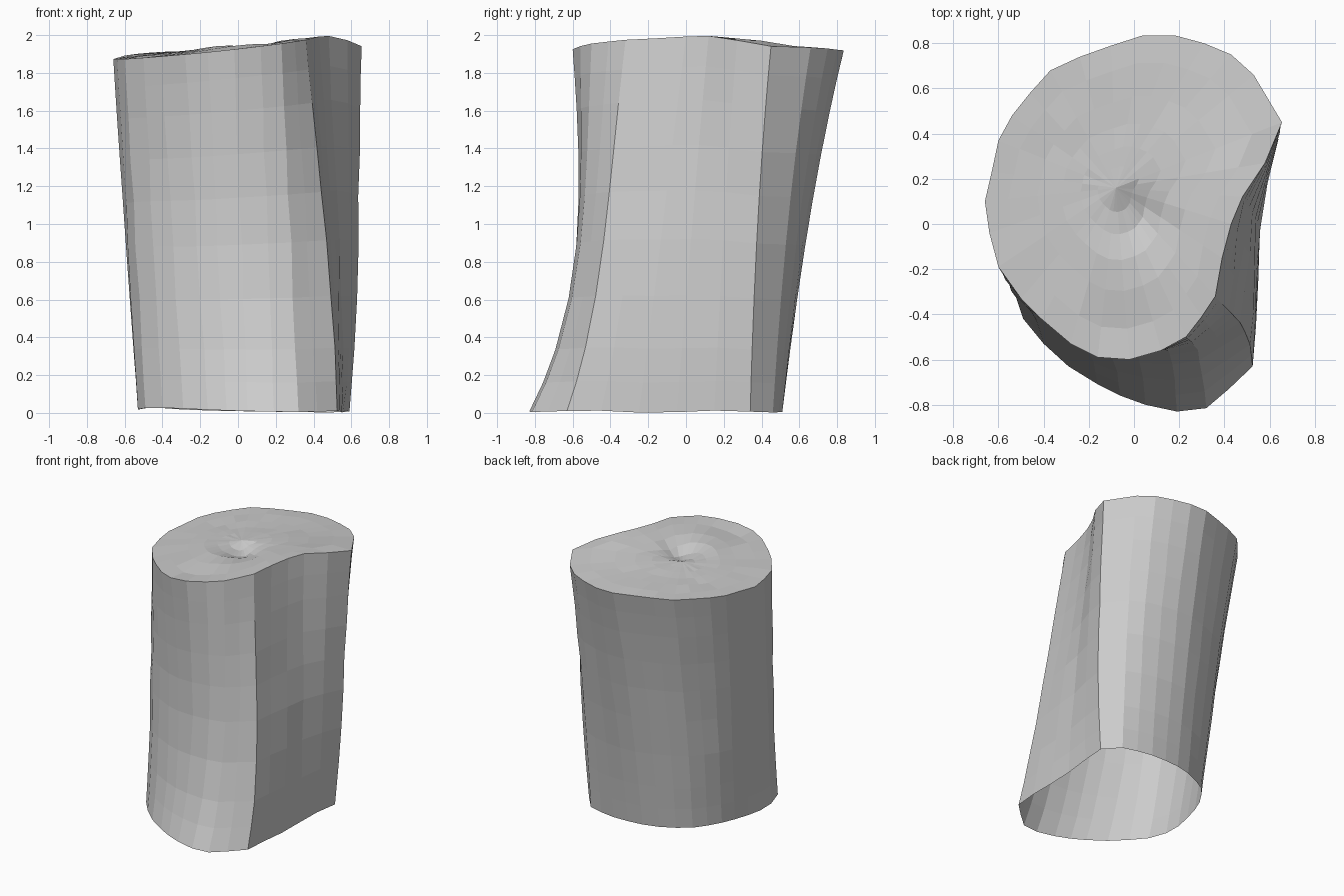
import bpy, bmesh, math, random
from mathutils import Vector

if "Cube" in bpy.data.objects:
    bpy.data.objects.remove(bpy.data.objects["Cube"])

random.seed(4)

# Matching outlines of the cut top and the foot, counter-clockwise from the back right ridge
TOP = [(.655, .45), (.53, .66), (.43, .75), (.31, .80), (.18, .835), (.04, .835),
       (-.10, .79), (-.24, .74), (-.37, .68), (-.46, .58), (-.54, .48), (-.60, .37),
       (-.63, .23), (-.66, .10), (-.64, -.04), (-.60, -.19), (-.50, -.33), (-.41, -.42),
       (-.28, -.53), (-.16, -.59), (-.02, -.60), (.12, -.56), (.23, -.50), (.30, -.41),
       (.36, -.32), (.39, -.15), (.43, .0), (.48, .12), (.58, .27)]
FOOT = [(.59, .34), (.49, .46), (.38, .49), (.26, .51), (.14, .51), (.02, .50),
        (-.10, .47), (-.21, .42), (-.31, .36), (-.38, .28), (-.44, .19), (-.48, .09),
        (-.51, -.03), (-.53, -.15), (-.53, -.28), (-.49, -.42), (-.40, -.53), (-.29, -.63),
        (-.16, -.71), (-.06, -.76), (.05, -.80), (.19, -.83), (.32, -.815), (.42, -.73),
        (.525, -.63), (.54, -.45), (.55, -.25), (.555, -.05), (.57, .15)]
LEVELS = [0, .08, .17, .31, .46, .59, .71, .83, .92, 1]
N = len(TOP)
HEART = Vector((-.08, .16))


def cut_height(x, y):
    """Sloping cut surface, falling to the left, the front, the back and the ridge."""
    back = max(0, y - .1)
    return (1.945 + .11 * x + .03 * min(0, y) - .037 * back - .14 * x * back
            - .2 * max(0, x - .5))


def dent(x, y, cx, cy, radius, depth):
    return -depth * math.exp(-((x - cx) ** 2 + (y - cy) ** 2) / radius ** 2)


bm = bmesh.new()


def bridge(lower, upper):
    for i in range(N):
        j = (i + 1) % N
        bm.faces.new((lower[i], lower[j], upper[j], upper[i]))


# Bark wall: loft drawn in at front and back, open underneath
rings = []
for t in LEVELS:
    ring = []
    for (tx, ty), (fx, fy) in zip(TOP, FOOT):
        x, y = fx + (tx - fx) * t, fy + (ty - fy) * t
        waist = 4 * t * (1 - t)
        if y < 0:
            y += waist * .125 * (-y / .7) ** 2.4
        else:
            y -= waist * .028 * y / .65
        x += waist * random.uniform(-.005, .005)
        # flat right side stays fuller near the foot
        if fx > .5:
            x += .03 * waist * (1 - t)
        low = max(0, .015 - .015 * fx + .006 * math.sin(9 * fy))
        z = low + (cut_height(tx, ty) - low) * t
        ring.append(bm.verts.new((x, y, min(z, 2))))
    rings.append(ring)
for a, b in zip(rings, rings[1:]):
    bridge(a, b)

# Cut face: uneven rings around the off-centre heart
previous = rings[-1]
for f in (.82, .6, .42, .27, .14):
    ring = []
    for p in TOP:
        q = HEART.lerp(Vector(p), f)
        z = cut_height(*q) + random.uniform(-.007, .007) * f
        z += dent(*q, .03, .03, .12, .06) + dent(*q, -.1, -.42, .1, .02)
        z -= dent(*q, -.1, -.2, .15, .015)
        ring.append(bm.verts.new((q.x, q.y, min(z, 2))))
    bridge(previous, ring)
    previous = ring
heart = bm.verts.new((*HEART, cut_height(*HEART)))
for i in range(N):
    bm.faces.new((previous[i], previous[(i + 1) % N], heart))

mesh = bpy.data.meshes.new("log_section")
bm.to_mesh(mesh)
bm.free()
log = bpy.data.objects.new("log_section", mesh)
bpy.context.collection.objects.link(log)
